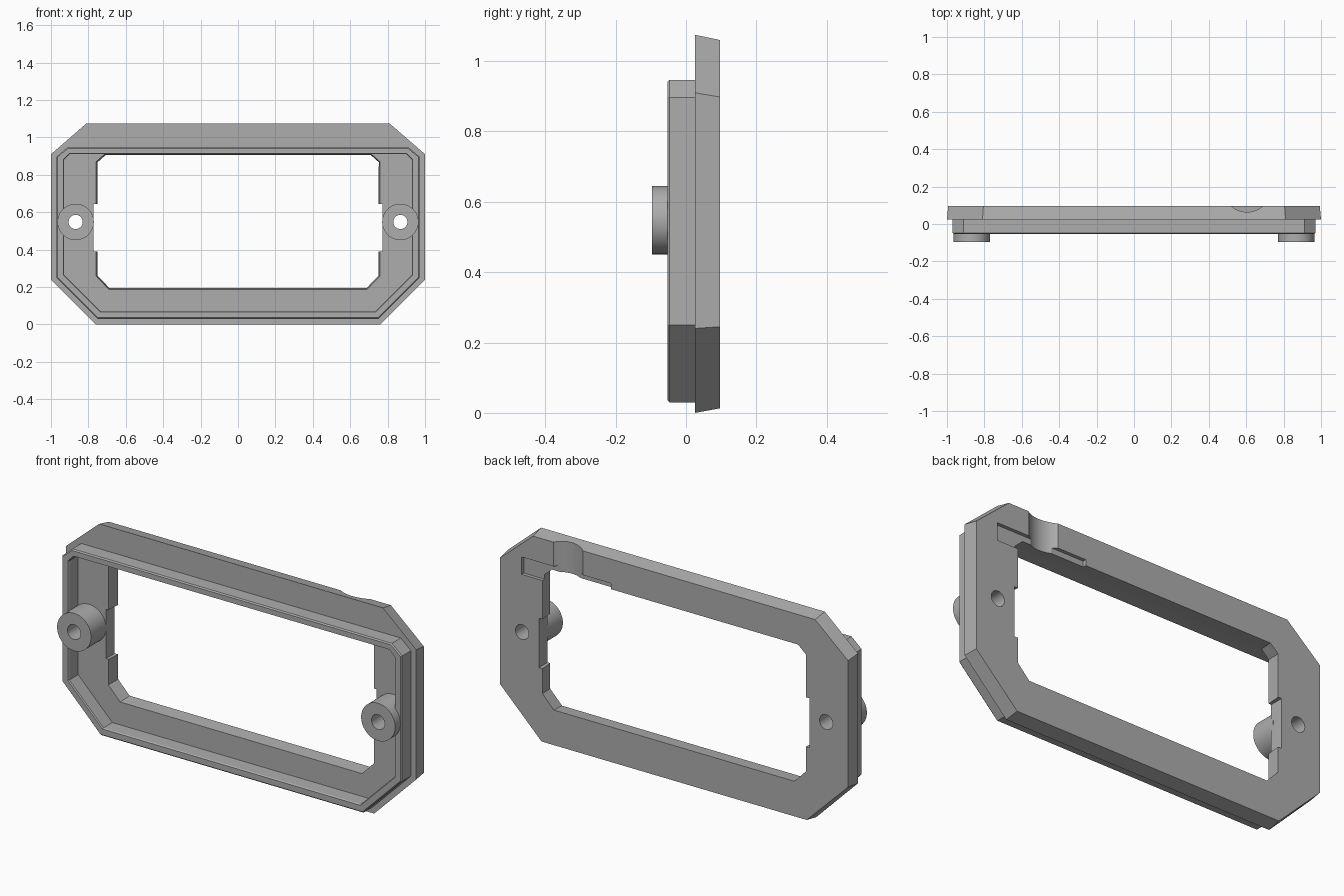
import bpy
import bmesh
import math
from mathutils import Matrix

cube = bpy.data.objects.get("Cube")
if cube:
    bpy.data.objects.remove(cube, do_unlink=True)

grey = bpy.data.materials.new("plain grey")
grey.use_nodes = True
colour = (0.42, 0.42, 0.42, 1)
grey.diffuse_color = colour
grey.node_tree.nodes["Principled BSDF"].inputs["Base Color"].default_value = colour


def add_object(name, bm):
    bmesh.ops.recalc_face_normals(bm, faces=bm.faces[:])
    mesh = bpy.data.meshes.new(name)
    bm.to_mesh(mesh)
    bm.free()
    mesh.materials.append(grey)
    obj = bpy.data.objects.new(name, mesh)
    bpy.context.collection.objects.link(obj)
    return obj


def octagon(y, half, low, high, low_x, low_z, top_x, top_z):
    """Plate outline with clipped corners, lying at depth y."""
    right = [(low_x, low), (half, low_z), (half, top_z), (top_x, high)]
    return [(x, y, z) for x, z in right] + [(-x, y, z) for x, z in reversed(right)]


def box(name, x0, x1, y0, y1, z0, z1):
    bm = bmesh.new()
    bmesh.ops.create_cube(bm, size=1)
    size = Matrix.Diagonal((x1 - x0, y1 - y0, z1 - z0, 1))
    place = Matrix.Translation(((x0 + x1) / 2, (y0 + y1) / 2, (z0 + z1) / 2))
    bmesh.ops.transform(bm, matrix=place @ size, verts=bm.verts)
    return add_object(name, bm)


def cylinder(name, radius, length, centre, along_y=True):
    bm = bmesh.new()
    turn = Matrix.Rotation(math.pi / 2 if along_y else 0, 4, "X")
    bmesh.ops.create_cone(bm, cap_ends=True, segments=64, radius1=radius, radius2=radius,
                          depth=length, matrix=Matrix.Translation(centre) @ turn)
    return add_object(name, bm)


def combine(target, tool, operation):
    mod = target.modifiers.new(operation.lower(), "BOOLEAN")
    mod.operation = operation
    mod.solver = "EXACT"
    mod.object = tool
    bpy.context.view_layer.objects.active = target
    bpy.ops.object.modifier_apply(modifier=mod.name)
    bpy.data.objects.remove(tool, do_unlink=True)


# Frame: flange, raised lip, inner floor and opening as one closed loop of outlines
outlines = [
    octagon(0.097, 0.993, 0.013, 1.06, 0.757, 0.245, 0.805, 0.898),
    octagon(0.025, 1.0, 0.0, 1.075, 0.76, 0.24, 0.81, 0.91),
    octagon(0.025, 0.97, 0.03, 0.947, 0.75, 0.25, 0.912, 0.897),
    octagon(-0.047, 0.97, 0.03, 0.947, 0.75, 0.25, 0.912, 0.897),
    octagon(-0.053, 0.964, 0.036, 0.941, 0.748, 0.252, 0.91, 0.895),
    octagon(-0.053, 0.934, 0.066, 0.914, 0.737, 0.263, 0.902, 0.882),
    octagon(-0.047, 0.93, 0.07, 0.911, 0.735, 0.265, 0.9, 0.88),
    octagon(0.025, 0.93, 0.07, 0.911, 0.735, 0.265, 0.9, 0.88),
    octagon(0.025, 0.758, 0.188, 0.909, 0.69, 0.258, 0.715, 0.87),
    octagon(0.097, 0.752, 0.194, 0.905, 0.687, 0.262, 0.708, 0.866),
]
bm = bmesh.new()
rings = [[bm.verts.new(p) for p in line] for line in outlines]
for i, ring in enumerate(rings):
    after = rings[(i + 1) % len(rings)]
    for j in range(len(ring)):
        k = (j + 1) % len(ring)
        bm.faces.new((ring[j], ring[k], after[k], after[j]))
frame = add_object("mounting_frame", bm)

# Screw bosses with through holes, and shallow notches in the opening's sides
for side in (-1, 1):
    inner, outer = sorted((side * 0.7, side * 0.772))
    combine(frame, box("side_notch", inner, outer, -0.2, 0.2, 0.39, 0.645), "DIFFERENCE")
    combine(frame, cylinder("boss", 0.097, 0.137, (side * 0.868, -0.0285, 0.548)), "UNION")
    combine(frame, cylinder("screw_hole", 0.038, 0.6, (side * 0.868, 0, 0.548)), "DIFFERENCE")

# Cable groove and shallow recess in the back of the upper rail
combine(frame, box("recess", 0.36, 0.87, 0.079, 0.2, 0.845, 0.935), "DIFFERENCE")
combine(frame, cylinder("cable_groove", 0.126, 0.5, (0.605, 0.19, 1.0), False), "DIFFERENCE")

# Smooth the round parts, keep the hard edges
bpy.ops.object.select_all(action="DESELECT")
frame.select_set(True)
bpy.context.view_layer.objects.active = frame
bpy.ops.object.shade_smooth_by_angle(angle=math.radians(25))
